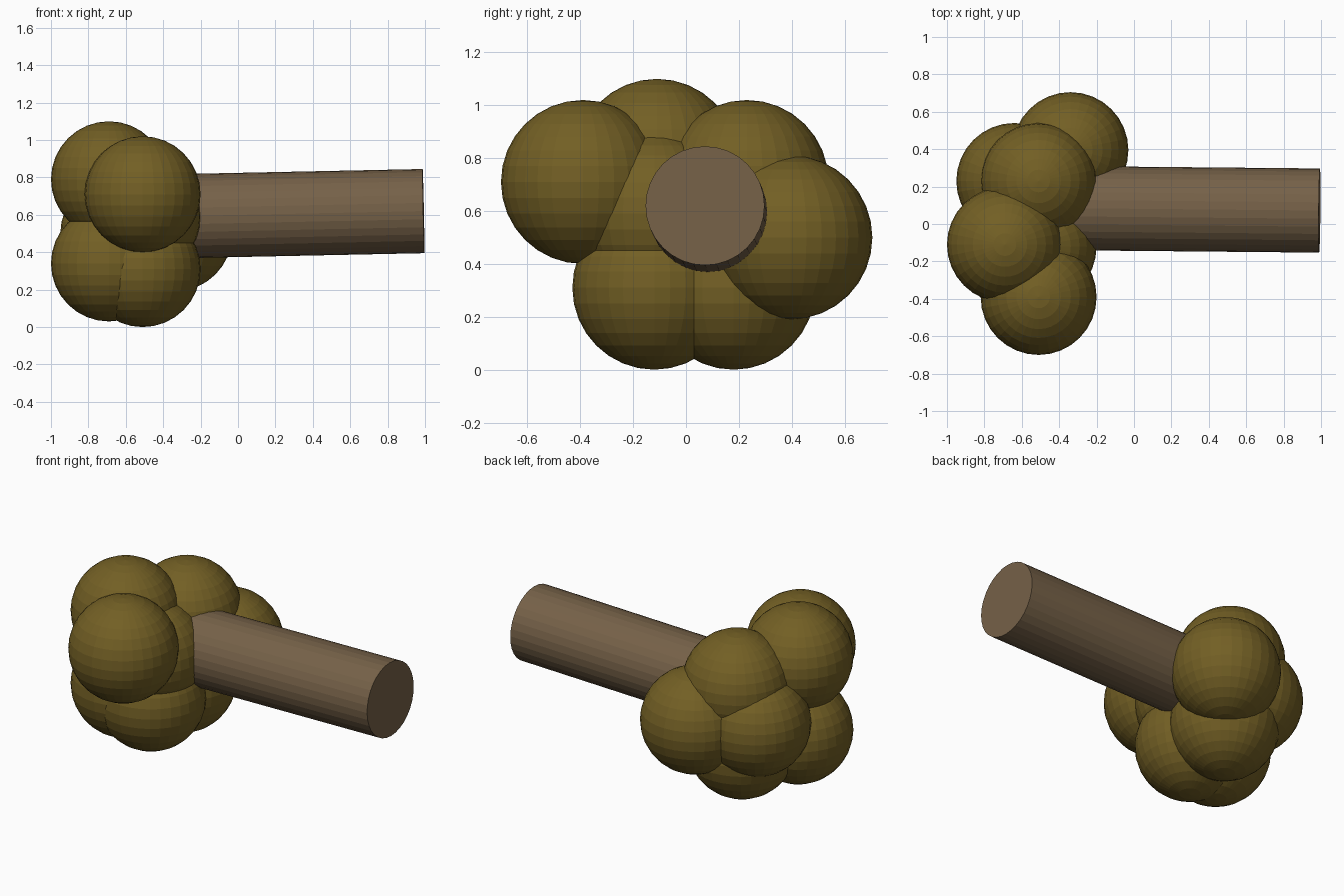
import bpy
from mathutils import Vector

if "Cube" in bpy.data.objects:
    bpy.data.objects.remove(bpy.data.objects["Cube"])


def material(name, color):
    m = bpy.data.materials.new(name)
    m.diffuse_color = (*color, 1)
    m.use_nodes = True
    m.node_tree.nodes["Principled BSDF"].inputs["Base Color"].default_value = m.diffuse_color
    return m


olive = material("olive", (0.17, 0.115, 0.018))
brown = material("brown", (0.18, 0.12, 0.065))

# Cluster of equal overlapping balls
R = 0.31
centres = [
    (-0.51, -0.39, 0.71), (-0.69, -0.11, 0.79), (-0.51, 0.23, 0.71),
    (-0.34, 0.395, 0.50), (-0.64, 0.23, 0.50), (-0.51, -0.12, 0.59),
    (-0.69, -0.11, 0.34), (-0.51, -0.12, 0.31), (-0.51, 0.18, 0.31),
]
for i, c in enumerate(centres):
    bpy.ops.mesh.primitive_uv_sphere_add(segments=32, ring_count=16, radius=R, location=c)
    ball = bpy.context.object
    ball.name = f"foliage_ball_{i + 1}"
    ball.data.materials.append(olive)

# Slightly tilted trunk, its inner end buried in the cluster
a, b = Vector((-0.5, 0.086, 0.589)), Vector((0.992, 0.072, 0.62))
axis = b - a
bpy.ops.mesh.primitive_cylinder_add(vertices=32, radius=0.225, depth=axis.length,
                                    location=(a + b) / 2,
                                    rotation=axis.to_track_quat('Z', 'Y').to_euler())
trunk = bpy.context.object
trunk.name = "trunk"
trunk.data.materials.append(brown)
